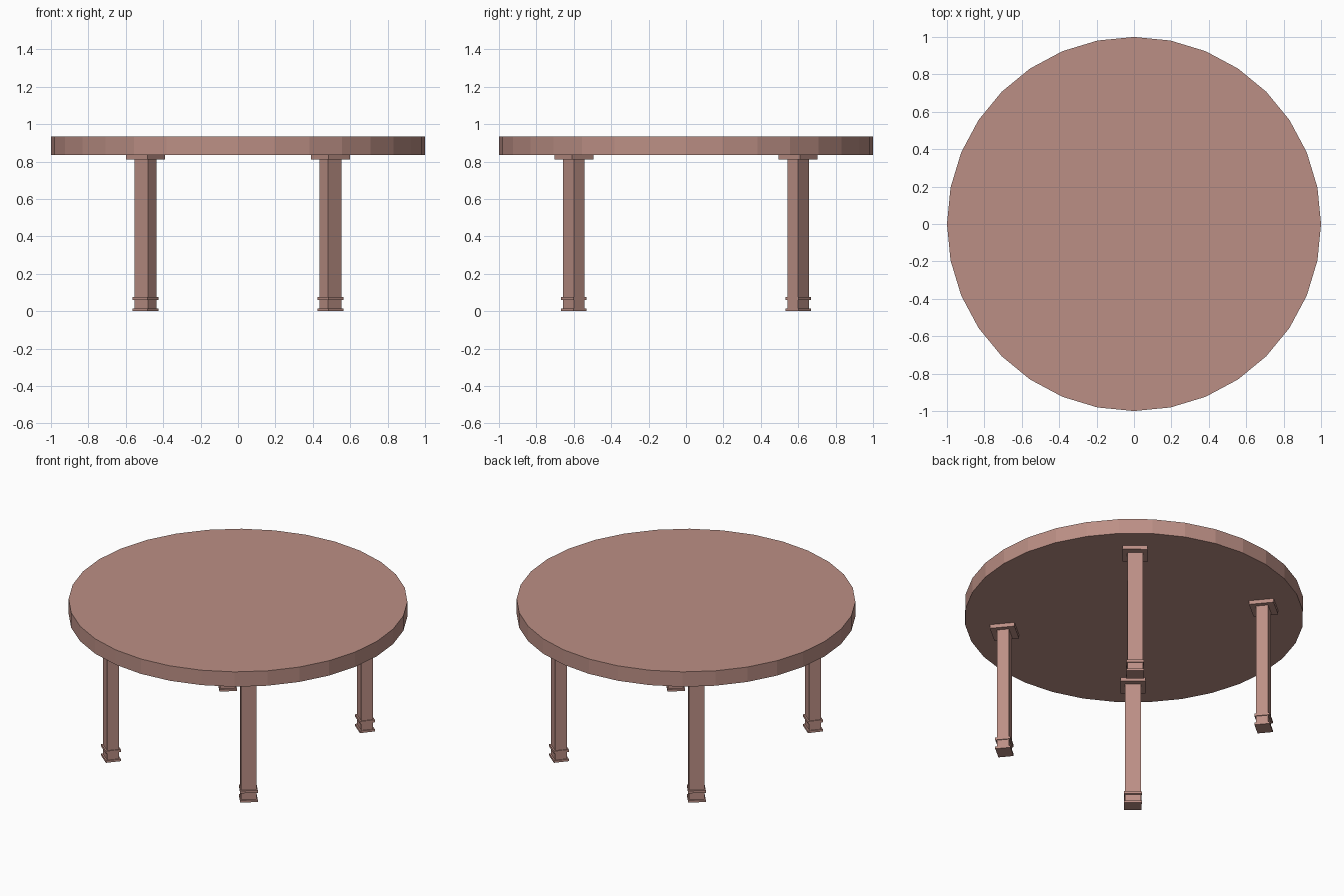
import bpy
import math
from mathutils import Vector

if "Cube" in bpy.data.objects:
    bpy.data.objects.remove(bpy.data.objects["Cube"])

wood = bpy.data.materials.new("dusty_rose_wood")
wood.diffuse_color = (0.50, 0.275, 0.235, 1)
wood.use_nodes = True
wood.node_tree.nodes["Principled BSDF"].inputs["Base Color"].default_value = wood.diffuse_color

# Round table top, 32 flat sides
bpy.ops.mesh.primitive_cylinder_add(vertices=32, radius=1, depth=0.097,
                                    location=(0, 0, 0.8845),
                                    rotation=(0, 0, 0))
top = bpy.context.object
top.name = "table_top"
top.data.materials.append(wood)
# put a corner exactly on the x axis
angle = math.atan2(top.data.vertices[0].co.y, top.data.vertices[0].co.x)
top.rotation_euler.z = -angle


def block(name, pos, turn, depth, width, z0, z1):
    """Box with its depth along the radial direction."""
    bpy.ops.mesh.primitive_cube_add(size=1, location=(pos.x, pos.y, (z0 + z1) / 2),
                                    rotation=(0, 0, turn))
    ob = bpy.context.object
    ob.name = name
    ob.scale = (depth, width, z1 - z0)
    ob.data.materials.append(wood)


# Four legs facing outward: shaft, mounting plate, ankle ring, foot plate
for side_y, row in ((-1, "front"), (1, "back")):
    for side_x, side in ((-1, "left"), (1, "right")):
        p = Vector((0.495 * side_x, 0.60 * side_y))
        turn = math.atan2(p.y, p.x)
        leg = f"{row}_{side}_leg"
        block(leg, p, turn, 0.072, 0.093, 0.002, 0.836)
        block(leg + "_mounting_plate", p, turn, 0.148, 0.148, 0.811, 0.838)
        block(leg + "_ankle_ring", p, turn, 0.091, 0.104, 0.060, 0.076)
        block(leg + "_foot_plate", p, turn, 0.091, 0.104, 0.0, 0.014)
